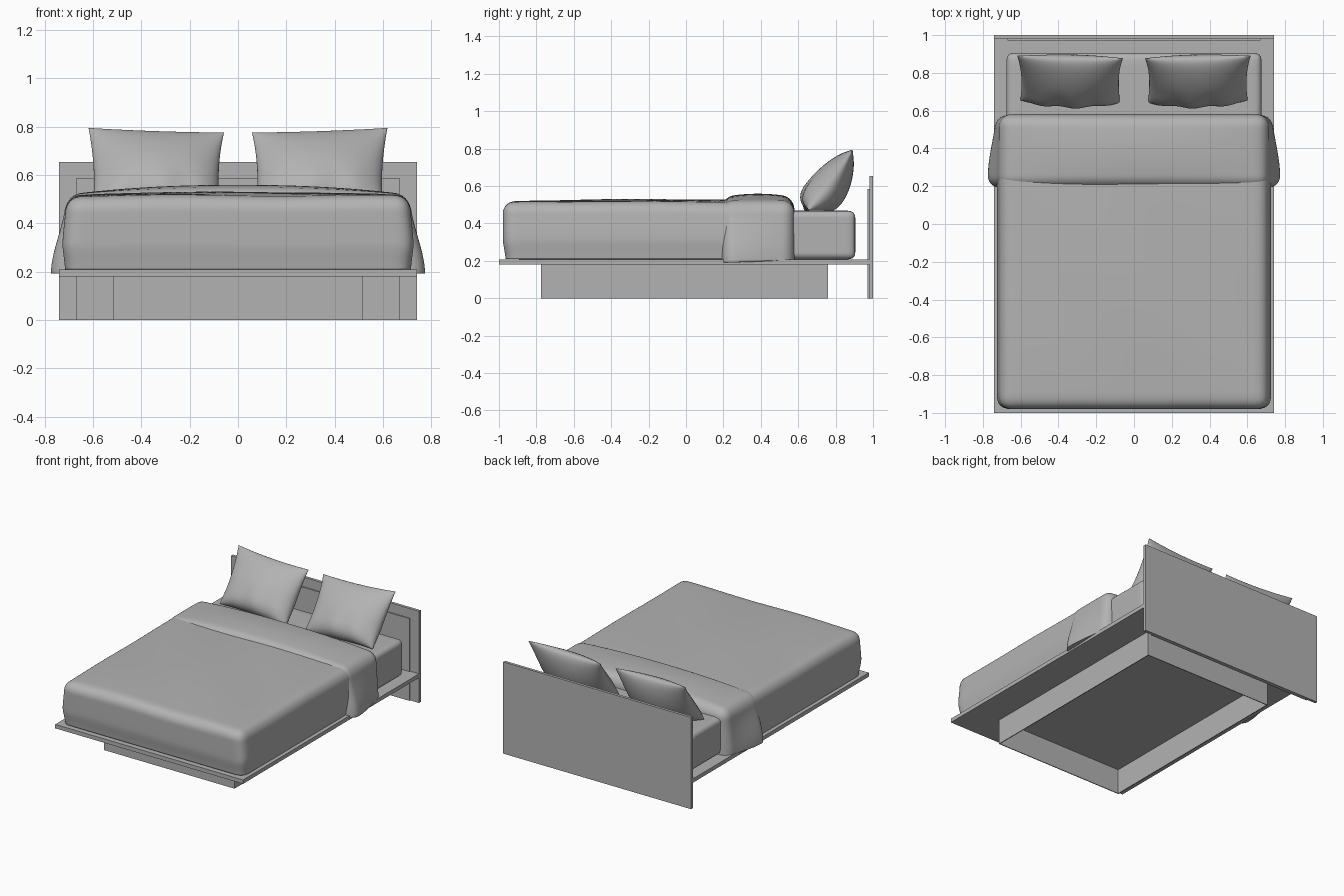
import bpy, bmesh, math
from mathutils import Vector

if "Cube" in bpy.data.objects:
    bpy.data.objects.remove(bpy.data.objects["Cube"])

GREY = bpy.data.materials.new("mid_grey")
GREY.diffuse_color = (0.45, 0.45, 0.45, 1)
GREY.use_nodes = True
GREY.node_tree.nodes["Principled BSDF"].inputs["Base Color"].default_value = GREY.diffuse_color


def finish(name, bm, smooth=True):
    bmesh.ops.recalc_face_normals(bm, faces=bm.faces)
    me = bpy.data.meshes.new(name)
    bm.to_mesh(me)
    bm.free()
    me.materials.append(GREY)
    if smooth:
        for p in me.polygons:
            p.use_smooth = True
    ob = bpy.data.objects.new(name, me)
    bpy.context.collection.objects.link(ob)
    return ob


def box(name, x0, x1, y0, y1, z0, z1):
    bm = bmesh.new()
    bmesh.ops.create_cube(bm, size=1)
    for v in bm.verts:
        v.co = Vector(((x0 + x1) / 2 + v.co.x * (x1 - x0),
                       (y0 + y1) / 2 + v.co.y * (y1 - y0),
                       (z0 + z1) / 2 + v.co.z * (z1 - z0)))
    return finish(name, bm, False)


def soft_box(name, hx, y0, y1, z0, z1, r, deform=None, cuts=31):
    """Rounded box with dense edges, reshaped by deform(point)."""
    bm = bmesh.new()
    bmesh.ops.create_cube(bm, size=2)
    bmesh.ops.subdivide_edges(bm, edges=bm.edges[:], cuts=cuts, use_grid_fill=True)
    half = Vector((hx, (y1 - y0) / 2, (z1 - z0) / 2))
    mid = Vector((0, (y0 + y1) / 2, (z0 + z1) / 2))
    for v in bm.verts:
        p = Vector([math.sin(c * math.pi / 2) * h for c, h in zip(v.co, half)])
        q = Vector([max(-(h - r), min(h - r, c)) for c, h in zip(p, half)])
        p = q + (p - q).normalized() * r + mid
        v.co = deform(p) if deform else p
    return finish(name, bm)


def step(a, b, t):
    t = max(0, min(1, (t - a) / (b - a)))
    return t * t * (3 - 2 * t)


# platform and hollow plinth
box("platform", -0.74, 0.74, -1, 0.98, 0.18, 0.208)
T = 0.006
for s, side in ((-1, "left"), (1, "right")):
    a, b = sorted((s * 0.515, s * (0.515 - T)))
    box("plinth_" + side, a, b, -0.775, 0.76, 0, 0.18)
box("plinth_front", -0.515 + T, 0.515 - T, -0.775, -0.775 + T, 0, 0.18)
box("plinth_back", -0.515 + T, 0.515 - T, 0.76 - T, 0.76, 0, 0.18)

# headboard with a raised front panel
box("headboard", -0.74, 0.74, 0.98, 1.0, 0, 0.653)
box("headboard_panel", -0.67, 0.67, 0.971, 0.985, 0, 0.585)

# mattress
soft_box("mattress", 0.675, -0.93, 0.905, 0.208, 0.468, 0.035)


# duvet: slightly domed top, softly bulging sides
def duvet_shape(p):
    top = step(0.25, 0.5, p.z)
    dome = (1 - (p.x / 0.73) ** 4) * (1 - min(1, abs((p.y + 0.2) / 0.8)) ** 2.5)
    ripple = 0.003 * math.sin(7 * p.x + 3 * p.y) * math.sin(5 * p.y)
    tuck = 1 - 0.015 * (1 - step(0.2, 0.32, p.z))
    y = p.y * tuck if p.y < 0 else p.y
    return Vector((p.x * (1 - 0.02 * step(0.3, 0.5, p.z)) * tuck, y,
                   max(0.209, p.z + top * (0.016 * dome + ripple))))


soft_box("duvet", 0.726, -0.979, 0.55, 0.15, 0.512, 0.062, duvet_shape)


# folded-back duvet band, flaring at its lower front corners
def fold_shape(p):
    low = 1 - step(0.19, 0.5, p.z)
    front = 1 - step(0.25, 0.62, p.y)
    top = step(0.3, 0.5, p.z)
    dome = (1 - min(1, abs(p.x) / 0.72) ** 2.2) * (1 - ((p.y - 0.385) / 0.2) ** 2 * 0.5)
    x = p.x * (1 + low * (0.02 + 0.065 * front))
    return Vector((x, p.y, max(0.192 + 0.014 * (1 - front), p.z + top * 0.042 * dome)))


soft_box("duvet_fold", 0.713, 0.19, 0.58, 0.12, 0.517, 0.065, fold_shape)


# pillows: two bulging sheets sewn at the rim, leaning back, sagging at the base
def pillow(name, side, n=32):
    bm = bmesh.new()
    axis = Vector((0, 0.563, 0.826))
    nrm = Vector((0, -0.826, 0.563))
    centre = Vector((side * 0.338, 0.778, 0.615))
    for face in (-1, 1):
        rows = []
        for j in range(n + 1):
            v = -math.cos(math.pi * j / n)
            row = []
            for i in range(n + 1):
                u = -math.cos(math.pi * i / n)
                w = (0.272 + 0.008 * v) * (1 - 0.05 * (1 - v * v))
                h = 0.2 * (1 - 0.05 * (1 - u * u)) + 0.012 * u * v
                t = 0.102 * (max(0, (1 - u * u) * (1 - v * v))) ** 0.5 * (1 - 0.32 * v)
                crease = 0.007 * math.cos(9 * u + 1) * (1 - u * u) * step(0.2, -0.9, v)
                bend = 0.012 * step(0.2, 1.0, -v) + 0.008 * v * v
                p = (centre + Vector((side * u * w, 0, 0))
                     + axis * (v * h) + nrm * (face * t + bend + crease))
                p.z = max(p.z, 0.466)
                row.append(bm.verts.new(p))
            rows.append(row)
        for j in range(n):
            for i in range(n):
                bm.faces.new((rows[j][i], rows[j][i + 1], rows[j + 1][i + 1], rows[j + 1][i]))
    bmesh.ops.remove_doubles(bm, verts=bm.verts[:], dist=0.0002)
    finish(name, bm)


pillow("pillow_left", -1)
pillow("pillow_right", 1)
